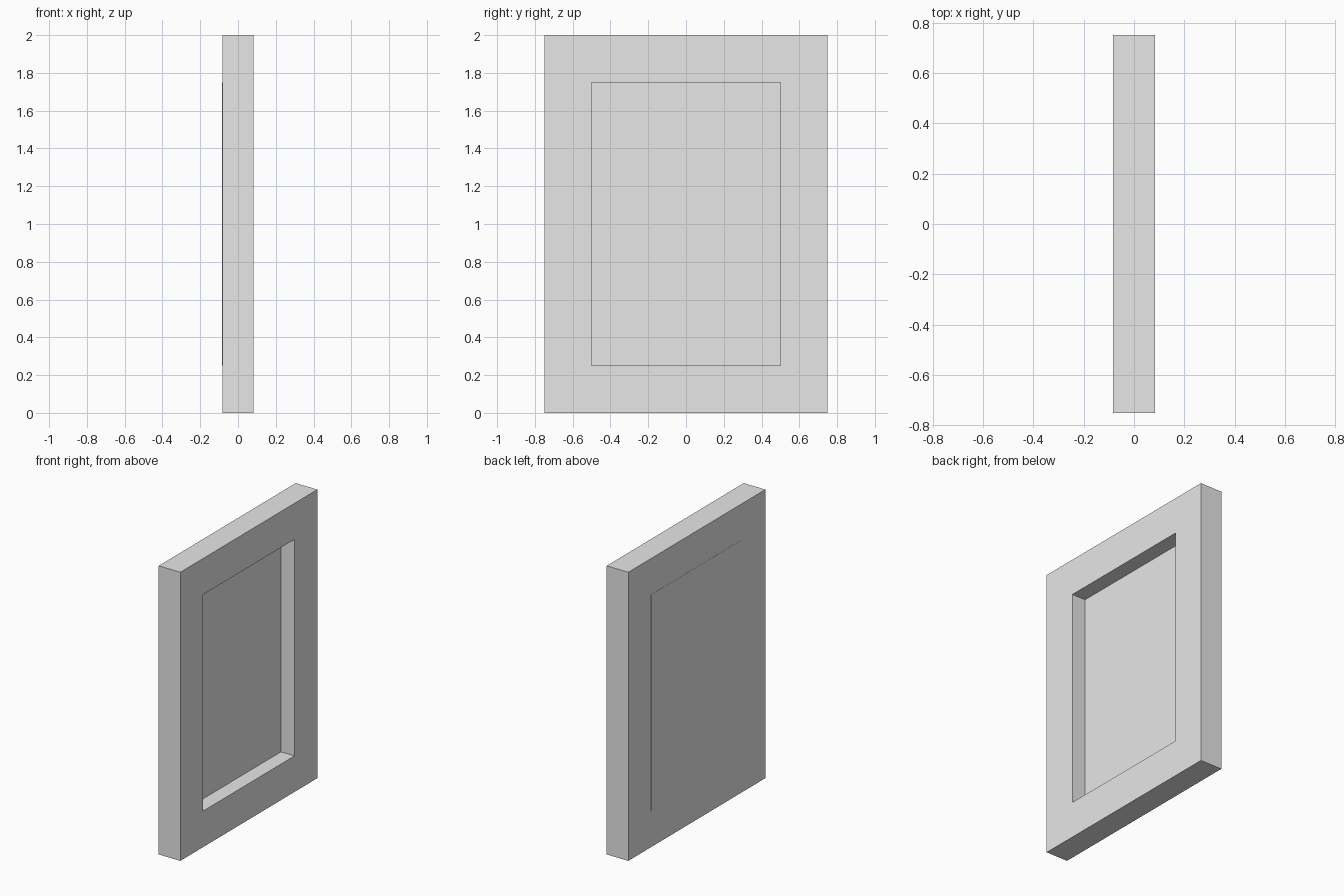
import bpy
import bmesh
from mathutils import Matrix, Vector

cube = bpy.data.objects.get("Cube")
if cube:
    bpy.data.objects.remove(cube, do_unlink=True)

HEIGHT, WIDTH, DEPTH = 2.0, 1.5, 0.166
BORDER = 0.25
RECESS = 0.104

grey = bpy.data.materials.new("light_grey")
grey.use_nodes = True
grey.diffuse_color = (0.8, 0.8, 0.8, 1)
grey.node_tree.nodes["Principled BSDF"].inputs["Base Color"].default_value = grey.diffuse_color


def box(size, centre):
    bm = bmesh.new()
    bmesh.ops.create_cube(bm, size=1, matrix=Matrix.LocRotScale(Vector(centre), None, Vector(size)))
    return bm


def finish(name, bm):
    bmesh.ops.recalc_face_normals(bm, faces=bm.faces)
    mesh = bpy.data.meshes.new(name)
    bm.to_mesh(mesh)
    bm.free()
    mesh.materials.append(grey)
    obj = bpy.data.objects.new(name, mesh)
    bpy.context.collection.objects.link(obj)


# Frame: inset both broad faces, then bridge them into an opening
bm = box((DEPTH, WIDTH, HEIGHT), (0, 0, HEIGHT / 2))
broad = [f for f in bm.faces if abs(f.normal.x) > 0.9]
for face in broad:
    bmesh.ops.inset_region(bm, faces=[face], thickness=BORDER, use_even_offset=True)
rims = [e for f in broad for e in f.edges]
bmesh.ops.delete(bm, geom=broad, context='FACES_ONLY')
bmesh.ops.bridge_loops(bm, edges=rims)
finish("frame", bm)

# Panel: fills the opening, recessed at one side and near flush at the other
back, front = -DEPTH / 2 - 0.001, DEPTH / 2 - RECESS
finish("recessed_panel", box((front - back, WIDTH - 2 * BORDER, HEIGHT - 2 * BORDER),
                             ((front + back) / 2, 0, HEIGHT / 2)))
